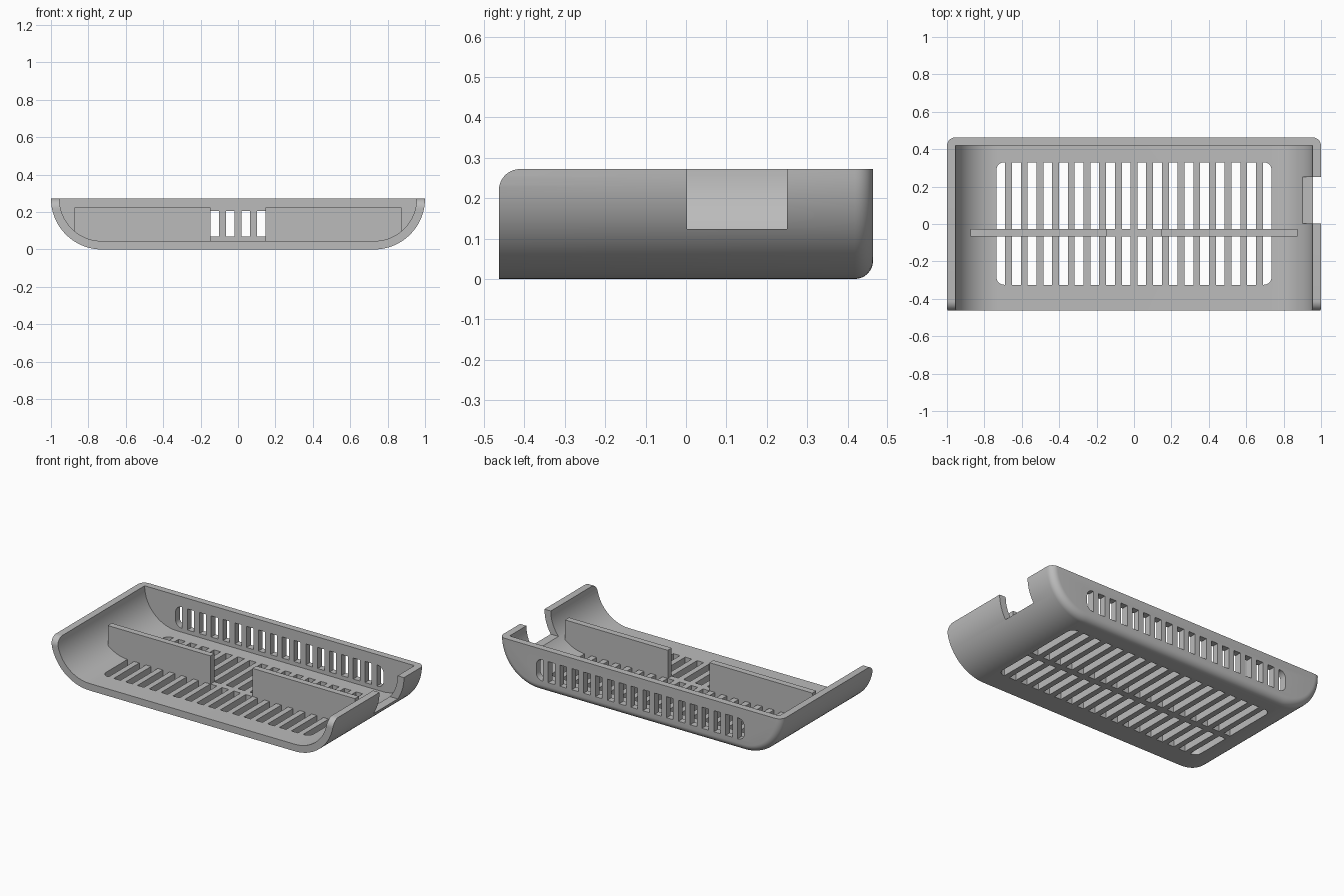
import bpy, bmesh, math

if "Cube" in bpy.data.objects:
    bpy.data.objects.remove(bpy.data.objects["Cube"])

W, H, D = 1.0, 0.272, 0.463      # half width, height, half depth
R = 0.272                        # side curve radius
WALL, EDGE = 0.045, 0.045        # wall thickness, rear edge rounding
RIB_Y = (-0.067, -0.027)         # depth range of rib and dividers
PITCH, SLOT = 0.0838, 0.047      # vent slots

grey = bpy.data.materials.new("light grey plastic")
grey.diffuse_color = (0.5, 0.5, 0.5, 1)
grey.use_nodes = True
grey.node_tree.nodes["Principled BSDF"].inputs["Base Color"].default_value = grey.diffuse_color


def loft(name, rings):
    """Closed solid through a list of matching closed rings."""
    bm = bmesh.new()
    vs = [[bm.verts.new(p) for p in ring] for ring in rings]
    n = len(vs[0])
    for a, b in zip(vs, vs[1:]):
        for i in range(n):
            j = (i + 1) % n
            bm.faces.new((a[i], a[j], b[j], b[i]))
    bm.faces.new(vs[0])
    bm.faces.new(vs[-1])
    bmesh.ops.recalc_face_normals(bm, faces=bm.faces)
    me = bpy.data.meshes.new(name)
    bm.to_mesh(me)
    bm.free()
    ob = bpy.data.objects.new(name, me)
    bpy.context.collection.objects.link(ob)
    me.materials.append(grey)
    return ob


def box(name, x, y, z):
    return loft(name, [[(x[0], y[0], h), (x[1], y[0], h), (x[1], y[1], h), (x[0], y[1], h)]
                       for h in z])


def trough(y, d, top=None, steps=20):
    """U-shaped cross-section at depth y, inset by d."""
    r = R - d
    right = [(W - R + r * math.cos(a), H - r * math.sin(a))
             for a in (math.pi / 2 * i / steps for i in range(steps + 1))]
    if top:
        right.insert(0, (right[0][0], top))
    pts = right + [(-x, z) for x, z in reversed(right)]
    return [(x, y, z) for x, z in pts]


def cut(target, cutter):
    bpy.context.view_layer.objects.active = target
    m = target.modifiers.new("cut", 'BOOLEAN')
    m.operation, m.solver, m.object = 'DIFFERENCE', 'EXACT', cutter
    bpy.ops.object.modifier_apply(modifier=m.name)
    bpy.data.objects.remove(cutter)


def slot_outline(k, lo, hi, rad=0.042):
    """Slot number k as 2D points; the last slot has rounded outer corners."""
    c = PITCH * (k + 0.5)
    a, b = c - SLOT / 2, c + SLOT / 2
    if k < 8:
        return [(a, lo), (b, lo), (b, hi), (a, hi)]
    arc = [math.pi / 2 * i / 8 for i in range(9)]
    low = [(b - rad + rad * math.sin(t), lo + rad - rad * math.cos(t)) for t in arc]
    high = [(b - rad + rad * math.cos(t), hi - rad + rad * math.sin(t)) for t in arc]
    return [(a, lo)] + low + high + [(a, hi)]


# Shell: U-shaped tray, closed and rounded at the rear, open at the front
rings = [trough(-D, 0)]
for i in range(9):
    a = math.pi / 2 * i / 8
    rings.append(trough(D - EDGE + EDGE * math.sin(a), EDGE * (1 - math.cos(a))))
shell = loft("tray_shell", rings)
cut(shell, loft("hollow", [trough(-0.6, WALL, 0.4), trough(0.42, WALL, 0.4)]))

# Rounded front upper corners of the side walls
fr = 0.052
corner = [(-D + fr - fr * math.sin(a), H - fr + fr * math.cos(a))
          for a in (math.pi / 2 * i / 10 for i in range(11))]
corner += [(-0.6, H - fr), (-0.6, 0.4), (-D + fr, 0.4)]
cut(shell, loft("front_rounding", [[(x, y, z) for y, z in corner] for x in (-1.2, 1.2)]))

# Cable notch in the right wall
cut(shell, box("notch", (0.8, 1.2), (0.003, 0.25), (0.124, 0.5)))

# Vent slots in the floor and the rear wall
for side in (1, -1):
    for k in range(9):
        floor = slot_outline(k, -0.325, 0.33)
        cut(shell, loft("floor_slot", [[(side * x, y, z) for x, y in floor]
                                       for z in (-0.1, 0.08)]))
        rear = slot_outline(k, 0.07, 0.205)
        cut(shell, loft("rear_slot", [[(side * x, y, z) for x, z in rear]
                                      for y in (0.38, 0.6)]))

# Rib crossing the floor slots
box("floor_rib", (-0.738, 0.738), RIB_Y, (0, WALL))

# Two upright dividers standing on the rib
divider = [(0.148, 0.03), (0.73, 0.03), (0.875, 0.07), (0.875, 0.225), (0.148, 0.225)]
for side, name in ((-1, "left_divider"), (1, "right_divider")):
    loft(name, [[(side * x, y, z) for x, z in divider] for y in RIB_Y])

# Smooth curves with sharp edges
bpy.ops.object.select_all(action='DESELECT')
shell.select_set(True)
bpy.context.view_layer.objects.active = shell
bpy.ops.object.shade_smooth_by_angle(angle=math.radians(30))
